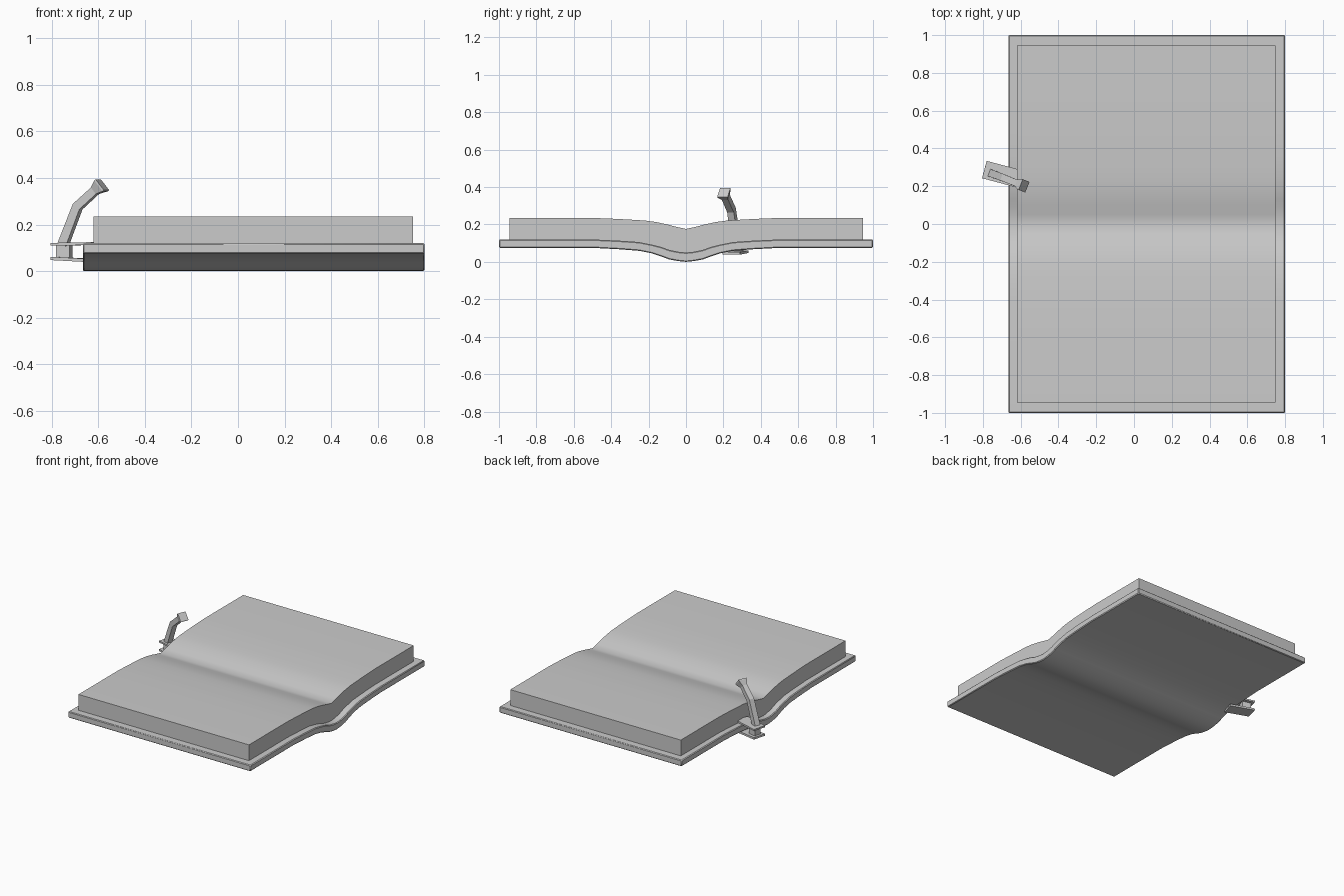
import bpy, bmesh, math
from mathutils import Vector, Matrix

if "Cube" in bpy.data.objects:
    bpy.data.objects.remove(bpy.data.objects["Cube"])


def make_object(name, bm, smooth=False):
    bmesh.ops.recalc_face_normals(bm, faces=bm.faces)
    mesh = bpy.data.meshes.new(name)
    bm.to_mesh(mesh)
    bm.free()
    ob = bpy.data.objects.new(name, mesh)
    bpy.context.collection.objects.link(ob)
    if smooth:
        bpy.ops.object.select_all(action='DESELECT')
        bpy.context.view_layer.objects.active = ob
        ob.select_set(True)
        bpy.ops.object.shade_smooth_by_angle(angle=math.radians(35))
    return ob


def mirrored(half):
    # half profile runs from y = 0 outwards
    return [(-y, z) for y, z in reversed(half[1:])] + half


def slab(name, top, bottom, x0, x1):
    # spine-shaped profile extruded along x
    bm = bmesh.new()
    outline = mirrored(top) + mirrored(bottom)[::-1]
    face = bm.faces.new([bm.verts.new((x0, y, z)) for y, z in outline])
    ext = bmesh.ops.extrude_face_region(bm, geom=[face])
    verts = [v for v in ext['geom'] if isinstance(v, bmesh.types.BMVert)]
    bmesh.ops.translate(bm, verts=verts, vec=(x1 - x0, 0, 0))
    return make_object(name, bm, True)


# open cover, sagging at the spine
cover_top = [(0, .05), (.04, .054), (.09, .064), (.13, .079), (.18, .092), (.25, .106),
             (.35, .113), (.5, .12), (1, .12)]
cover_bottom = [(0, 0), (.04, .004), (.09, .013), (.13, .028), (.18, .045), (.25, .059),
                (.35, .067), (.5, .075), (1, .075)]
cover = slab("book_cover", cover_top, cover_bottom, -.665, .8)
bev = cover.modifiers.new("edge", 'BEVEL')
bev.width = .005
bev.limit_method = 'ANGLE'
bev.angle_limit = math.radians(50)

# page block with a creased valley
pages_top = [(0, .176), (.05, .187), (.1, .2), (.16, .213), (.22, .221), (.3, .226),
             (.4, .231), (.5, .235), (.945, .235)]
pages_bottom = [(y, z - .003) for y, z in cover_top[:-1]] + [(.945, .117)]
slab("page_block", pages_top, pages_bottom, -.62, .75)


def box(name, centre, size, tilt):
    # clip part turned to the lamp direction
    bm = bmesh.new()
    m = (Matrix.Translation(centre) @ Matrix.Rotation(math.radians(-15), 4, 'Z')
         @ Matrix.Rotation(math.radians(tilt), 4, 'Y') @ Matrix.Diagonal((*size, 1)))
    bmesh.ops.create_cube(bm, size=1, matrix=m)
    return make_object(name, bm)


# spring clip gripping the cover
box("clip_upper_jaw", (-.705, .265, .117), (.18, .095, .012), -1)
box("clip_lower_jaw", (-.705, .265, .050), (.18, .095, .014), 3)
box("clip_hinge", (-.745, .275, .085), (.06, .05, .06), 0)


def square_tube(name, rings):
    # square rings (position, direction, half width) joined into a tube
    bm = bmesh.new()
    loops = []
    for p, d, r in rings:
        d = Vector(d).normalized()
        side = d.cross(Vector((0, 0, 1))).normalized()
        up = side.cross(d)
        loops.append([bm.verts.new(Vector(p) + side * r * a + up * r * b)
                      for a, b in ((-1, -1), (1, -1), (1, 1), (-1, 1))])
    for lo, hi in zip(loops, loops[1:]):
        for i in range(4):
            j = (i + 1) % 4
            bm.faces.new((lo[i], lo[j], hi[j], hi[i]))
    bm.faces.new(loops[0][::-1])
    bm.faces.new(loops[-1])
    return make_object(name, bm)


# bent lamp arm ending in a flared head
lower, upper = Vector((.07, -.025, .155)), Vector((.09, -.037, .08))
square_tube("lamp_arm", [
    ((-.75, .266, .115), lower, .02),
    ((-.688, .243, .277), lower.normalized() + upper.normalized(), .019),
    ((-.606, .21, .352), upper, .018)])
square_tube("lamp_head", [
    ((-.614, .213, .345), upper, .018),
    ((-.588, .204, .366), upper, .03),
    ((-.582, .202, .371), upper, .03)])
